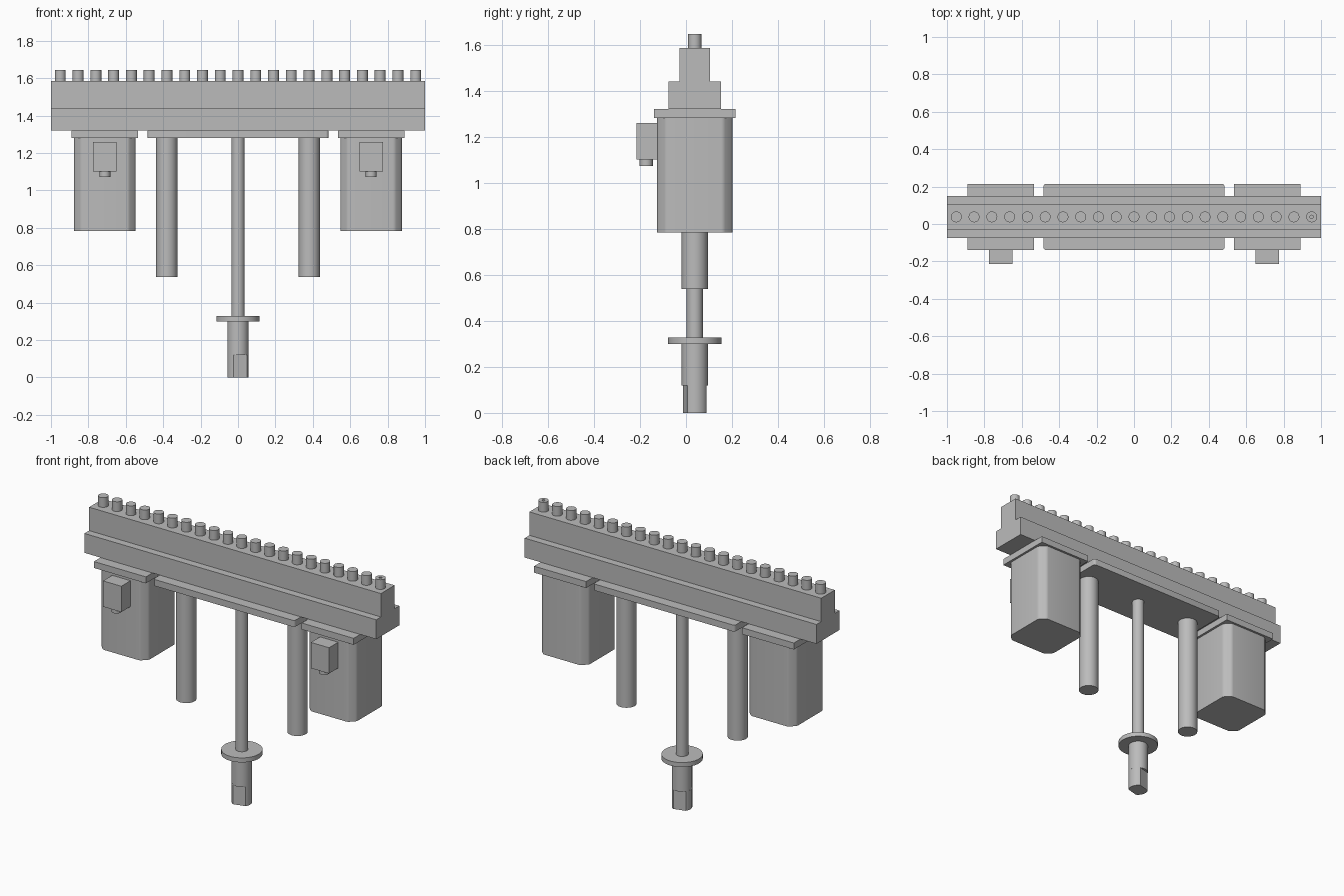
import bpy, bmesh, math
from mathutils import Vector

if "Cube" in bpy.data.objects:
    bpy.data.objects.remove(bpy.data.objects["Cube"], do_unlink=True)

CY = 0.038          # depth of the shared centre line

grey = bpy.data.materials.new("plain grey metal")
grey.use_nodes = True
grey.diffuse_color = (0.5, 0.5, 0.5, 1)
grey.node_tree.nodes["Principled BSDF"].inputs["Base Color"].default_value = (0.5, 0.5, 0.5, 1)


def finish(name, bm, smooth=False):
    bmesh.ops.recalc_face_normals(bm, faces=bm.faces)
    mesh = bpy.data.meshes.new(name)
    bm.to_mesh(mesh)
    bm.free()
    mesh.materials.append(grey)
    ob = bpy.data.objects.new(name, mesh)
    bpy.context.collection.objects.link(ob)
    if smooth:
        bpy.ops.object.select_all(action="DESELECT")
        ob.select_set(True)
        bpy.context.view_layer.objects.active = ob
        bpy.ops.object.shade_smooth_by_angle(angle=math.radians(30))
    return ob


def bevel_uprights(bm, size, segments):
    edges = [e for e in bm.edges
             if abs(e.verts[0].co.z - e.verts[1].co.z) > 0.01]
    bmesh.ops.bevel(bm, geom=edges, offset=size, segments=segments,
                    profile=0.5, affect="EDGES")


def box(name, x, y, z0, z1, half_x, half_y, bevels=()):
    bm = bmesh.new()
    bmesh.ops.create_cube(bm, size=1)
    for v in bm.verts:
        v.co = (x + v.co.x * 2 * half_x, y + v.co.y * 2 * half_y,
                z0 if v.co.z < 0 else z1)
    for size, segments in bevels:
        bevel_uprights(bm, size, segments)
    return finish(name, bm, bool(bevels))


def turned(name, x, y, profile, sides=48):
    """Lathe a (radius, height) profile about a vertical axis."""
    bm = bmesh.new()
    verts = [bm.verts.new((x + r, y, z)) for r, z in profile]
    edges = [bm.edges.new(pair) for pair in zip(verts, verts[1:])]
    bmesh.ops.spin(bm, geom=verts + edges, cent=(x, y, 0), axis=(0, 0, 1),
                   angle=math.tau, steps=sides, use_duplicate=False)
    bmesh.ops.remove_doubles(bm, verts=bm.verts, dist=1e-5)
    return finish(name, bm, True)


def cylinder(name, x, y, z0, z1, r, sides=48):
    return turned(name, x, y, [(0, z0), (r, z0), (r, z1), (0, z1)], sides)


# Stepped main beam, extruded along x
bm = bmesh.new()
half = [(0.113, 1.32), (0.113, 1.44), (0.067, 1.44), (0.067, 1.585)]
outline = half + [(-y, z) for y, z in reversed(half)]
face = bm.faces.new([bm.verts.new((-1, CY + y, z)) for y, z in outline])
new = bmesh.ops.extrude_face_region(bm, geom=[face])["geom"]
bmesh.ops.translate(bm, vec=(2, 0, 0),
                    verts=[g for g in new if isinstance(g, bmesh.types.BMVert)])
finish("main_beam", bm)

# Row of studs, the last one drilled
for i in range(21):
    x = (i - 10) * 0.095
    if i < 20:
        cylinder(f"stud_{i + 1}", x, CY, 1.585, 1.645, 0.029, 32)
    else:
        turned("drilled_stud", x, CY, [(0, 1.585), (0.029, 1.585), (0.029, 1.645),
                                       (0.009, 1.645), (0.009, 1.6), (0, 1.6)], 32)

# Central mounting plate
box("centre_plate", 0, CY, 1.28, 1.32, 0.484, 0.177, [(0.015, 4)])

# Motors with plates and connectors, and the guide columns, on both sides
for side, s in (("right", -1), ("left", 1)):
    x = s * 0.712
    box(f"{side}_motor_plate", x, CY, 1.28, 1.32, 0.178, 0.177)
    box(f"{side}_motor", x, CY, 0.783, 1.28, 0.164, 0.163, [(0.038, 1), (0.01, 3)])
    box(f"{side}_connector", x, -0.168, 1.1, 1.26, 0.0625, 0.047)
    cylinder(f"{side}_connector_nipple", x, -0.173, 1.072, 1.1, 0.029, 32)
    cylinder(f"{side}_guide_column", s * 0.381, CY, 0.538, 1.28, 0.057)

# Central rod and flange
cylinder("centre_rod", 0, CY, 0.328, 1.28, 0.035)
cylinder("flange", 0, CY, 0.3, 0.328, 0.116, 64)

# Spindle: round above, two wrench flats below
R, FLAT, STEP = 0.057, 0.043, 0.12
cylinder("spindle", 0, CY, STEP, 0.3, R)
bm = bmesh.new()
bmesh.ops.create_cone(bm, cap_ends=True, segments=64, radius1=R, radius2=R, depth=STEP)
bmesh.ops.translate(bm, verts=bm.verts, vec=(0, CY, STEP / 2))
for angle in (-75, 105):
    n = Vector((math.cos(math.radians(angle)), math.sin(math.radians(angle)), 0))
    cut = bmesh.ops.bisect_plane(bm, geom=bm.verts[:] + bm.edges[:] + bm.faces[:],
                                 plane_co=Vector((0, CY, 0)) + n * FLAT,
                                 plane_no=n, clear_outer=True)["geom_cut"]
    bmesh.ops.holes_fill(bm, edges=[e for e in bm.edges if e.is_boundary])
finish("spindle_flats", bm, True)
